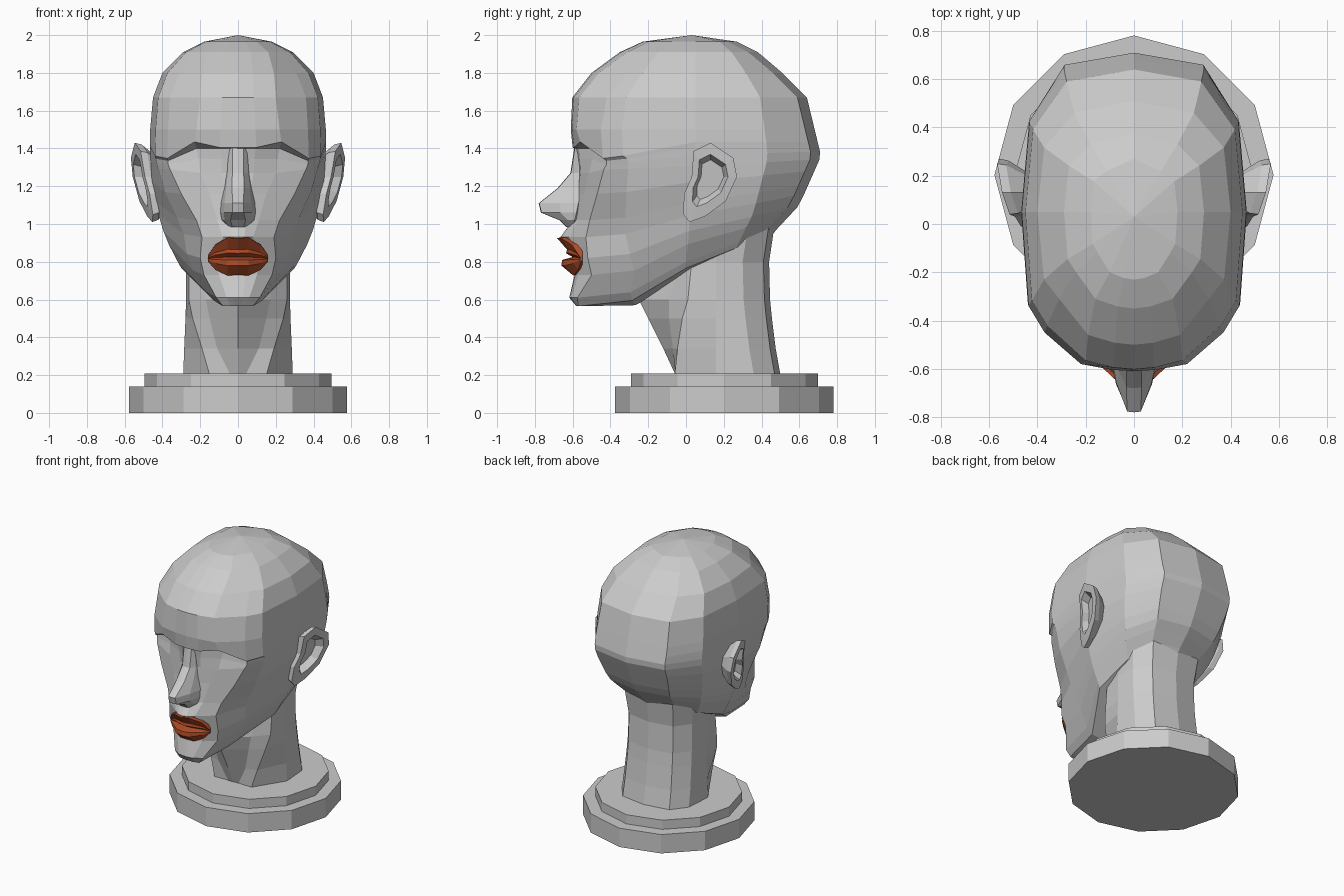
import bpy, bmesh
from mathutils import Vector


def mix(a, b, t):
    return a + (b - a) * t


def interp(profile, z):
    # Piecewise linear lookup in a (z, value) profile
    if z <= profile[0][0]:
        return profile[0][1]
    for (z0, v0), (z1, v1) in zip(profile, profile[1:]):
        if z <= z1:
            return mix(v0, v1, (z - z0) / (z1 - z0))
    return profile[-1][1]


def loft(name, rings, start=None, end=None):
    # Skin closed rings of points, closing both ends with a fan
    bm = bmesh.new()
    loops = [[bm.verts.new(p) for p in r] for r in rings]
    n = len(loops[0])
    for a, b in zip(loops, loops[1:]):
        for i in range(n):
            j = (i + 1) % n
            bm.faces.new((a[i], a[j], b[j], b[i]))
    for loop, pole in ((loops[0], start), (loops[-1], end)):
        if pole is None:
            pole = sum((v.co for v in loop), Vector()) / n
        c = bm.verts.new(pole)
        for i in range(n):
            bm.faces.new((loop[i], loop[(i + 1) % n], c))
    bmesh.ops.recalc_face_normals(bm, faces=bm.faces[:])
    mesh = bpy.data.meshes.new(name)
    bm.to_mesh(mesh)
    bm.free()
    obj = bpy.data.objects.new(name, mesh)
    bpy.context.collection.objects.link(obj)
    return obj


def mirrored(half):
    # First and last points lie on the centre plane
    return half + [(-x, y, z) for x, y, z in reversed(half[1:-1])]


# Head: width and back profiles plus facial contour rows
width = [(.77, .30), (.85, .35), (1.0, .41), (1.2, .455), (1.45, .468),
         (1.62, .458), (1.7, .445), (1.8, .40), (1.91, .29), (1.965, .18)]
back = [(.95, .46), (1.1, .60), (1.36, .715), (1.67, .64),
        (1.80, .51), (1.91, .38), (1.965, .27)]
# z, centre y, inner x, inner y, outer crease x, outer crease y
face = [(.565, -.58, .04, -.58, .08, -.57),
        (.61, -.618, .06, -.61, .115, -.575),
        (.73, -.59, .10, -.57, .18, -.50),
        (.82, -.57, .12, -.555, .20, -.52),
        (.93, -.665, .08, -.62, .19, -.53),
        (1.02, -.60, .11, -.57, .22, -.51),
        (1.16, -.58, .15, -.54, .30, -.47),
        (1.27, -.57, .20, -.515, .36, -.435),
        (1.345, -.58, .21, -.495, .37, -.42),
        (1.40, -.59, .22, -.48, .37, -.42),
        (1.435, -.60, .23, -.56, .375, -.44),
        (1.50, -.61, .22, -.58, .37, -.45),
        (1.67, -.602, .20, -.565, .36, -.42),
        (1.80, -.50, .19, -.46, .31, -.31),
        (1.91, -.35, .16, -.31, .24, -.20),
        (1.965, -.23, .10, -.20, .15, -.12)]
rings = []
for z, yf, x1, y1, x2, y2 in face:
    drop = max(0, 1.43 - z)
    zs, zb = z + .233 * drop, z + .44 * drop   # jaw rises to the nape
    t = min(1, (z - .565) / .86)
    w, yb, ys = interp(width, zs), interp(back, zb), .05 * t
    z2 = 1.3 + .35 * (z - 1.3) if 1.25 < z < 1.45 else z   # brow arch
    zc = z - .03 if 1.42 < z < 1.45 else z
    rings.append(mirrored([
        (0, yf, zc), (x1 * .42, mix(yf, y1, .2), zc), (x1, y1, z), (x2, y2, z2),
        (mix(x2, w, mix(.22, .7, t)), mix(y2, ys, mix(.5, .22, t)), mix(z2, zs, .15)),
        (w, ys, zs),
        (w * .93, mix(ys, yb, .58), mix(zs, zb, .6)),
        (w * .62, yb - .05, zb), (0, yb, zb)]))
loft("head", rings, (0, -.27, .57), (0, .03, 2.0))

# Neck: z, throat y, throat edge x, y, tendon x, y, half width, back y
rings = []
for z, yf, x1, y1, x2, y2, w, yb in [(.2, -.055, .04, -.055, .15, -.06, .29, .50),
                                     (.34, -.12, .11, -.07, .19, -.045, .285, .475),
                                     (.5, -.20, .15, -.09, .24, -.02, .278, .455),
                                     (.6, -.25, .17, -.09, .26, .01, .275, .445),
                                     (.8, -.20, .20, -.02, .26, .03, .275, .44),
                                     (1.0, -.10, .20, 0, .28, .05, .30, .47)]:
    rings.append(mirrored([(0, yf, z), (x1, y1, z), (x2, y2, z), (w, .16, z),
                           (w * .95, yb - .14, z), (w * .66, yb - .03, z), (0, yb, z)]))
loft("neck", rings)

# Nose: z, ridge y, ridge half width, base half width, base y
rings = []
for z, yr, r, b, yb in [(1.41, -.59, .03, .055, -.56),
                        (1.27, -.612, .03, .065, -.54),
                        (1.19, -.68, .032, .075, -.55),
                        (1.11, -.78, .028, .09, -.57),
                        (1.06, -.768, .03, .093, -.58),
                        (1.02, -.67, .04, .085, -.59),
                        (.985, -.635, .03, .05, -.59)]:
    rings.append(mirrored([(0, yr, z), (r, yr + .003, z),
                           (mix(r, b, .7), mix(yr, yb, .55), z),
                           (b, yb, z), (0, -.50, z)]))
loft("nose", rings)

# Lips: one section scaled towards the mouth corners
section = [(-.54, .93), (-.682, .925), (-.63, .865), (-.635, .845), (-.60, .825),
           (-.655, .81), (-.66, .78), (-.60, .73), (-.54, .74)]
rings = []
for x, sy, sz in [(-.16, .12, .15), (-.12, .42, .68), (-.055, .88, 1.03), (0, 1, 1),
                  (.055, .88, 1.03), (.12, .42, .68), (.16, .12, .15)]:
    rings.append([(x, -.55 + (y + .55) * sy, .815 + (z - .815) * sz) for y, z in section])
lips = loft("lips", rings)
red = bpy.data.materials.new("lip_red")
red.diffuse_color = (.42, .07, .02, 1)
lips.data.materials.append(red)

# Ears: outline in side view, with stem, rim and hollow
outline = [(.04, 1.385), (.13, 1.43), (.25, 1.35), (.27, 1.25), (.21, 1.12),
           (.10, 1.04), (.02, 1.01), (-.015, 1.05), (-.01, 1.16), (.03, 1.25)]
for side, name in ((1, "right_ear"), (-1, "left_ear")):
    rings = []
    # scale about the centre, offset from the tilted ear plane
    for s, dx in [(.55, -.11), (.95, -.035), (1, 0), (.66, .004), (.5, -.045)]:
        ring = []
        for y, z in outline:
            y, z = mix(.13, y, s), mix(1.25, z, s)
            ring.append((side * (.45 + .27 * y + .15 * (z - 1.02) + dx), y, z))
        rings.append(ring)
    loft(name, rings)

# Stepped twelve-sided stand
for name, r, z0, z1 in (("base_lower", .578, 0, .14), ("base_upper", .495, .14, .208)):
    bpy.ops.mesh.primitive_cylinder_add(vertices=12, radius=r, depth=z1 - z0,
                                        location=(0, .203, (z0 + z1) / 2))
    bpy.context.object.name = name
